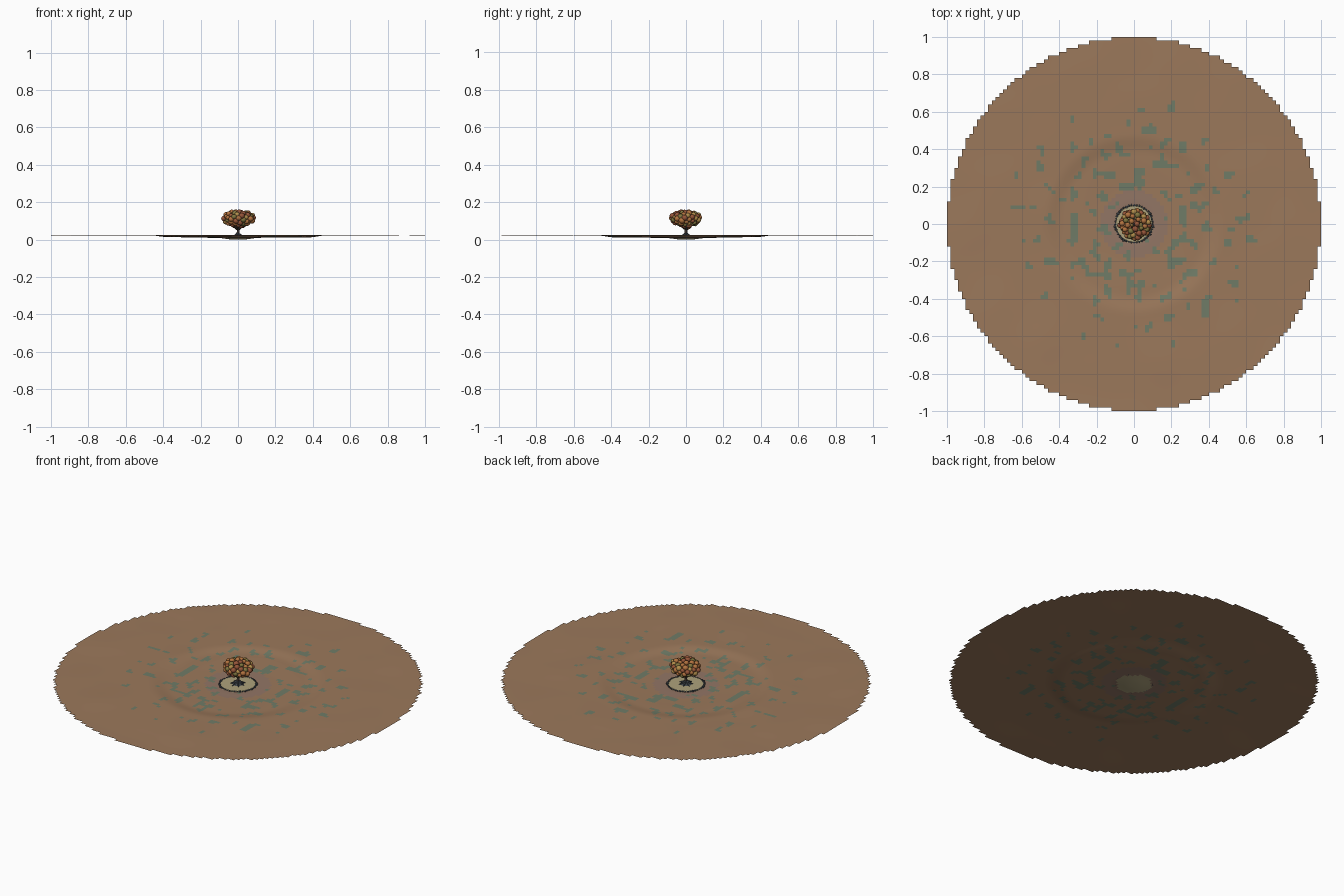
import bpy, bmesh, math, random
from mathutils import Vector, Matrix, noise

if "Cube" in bpy.data.objects:
    bpy.data.objects.remove(bpy.data.objects["Cube"])

random.seed(7)


def mat(name, r, g, b):
    m = bpy.data.materials.new(name)
    m.diffuse_color = (r, g, b, 1)
    m.use_nodes = True
    m.node_tree.nodes["Principled BSDF"].inputs["Base Color"].default_value = m.diffuse_color
    return m


SOIL = mat("soil", 0.33, 0.19, 0.105)
MOSS = mat("moss", 0.16, 0.20, 0.135)
CLAY = mat("clay", 0.29, 0.18, 0.13)
PALE = mat("pale_sand", 0.42, 0.36, 0.20)
STONE = mat("dark_stone", 0.05, 0.06, 0.07)
BARK = mat("bark", 0.07, 0.05, 0.04)
LEAVES = [mat("leaf_orange", 0.45, 0.17, 0.05), mat("leaf_rust", 0.30, 0.09, 0.04),
          mat("leaf_gold", 0.45, 0.27, 0.07), mat("leaf_olive", 0.22, 0.18, 0.05)]


def finish(name, bm, mats, smooth=False):
    me = bpy.data.meshes.new(name)
    for f in bm.faces:
        f.smooth = smooth
    bm.to_mesh(me)
    bm.free()
    for m in mats:
        me.materials.append(m)
    ob = bpy.data.objects.new(name, me)
    bpy.context.collection.objects.link(ob)
    return ob


def step(a, b, x):
    t = min(max((x - a) / (b - a), 0), 1)
    return t * t * (3 - 2 * t)


def height(x, y):
    r = math.hypot(x, y)
    n = noise.noise(Vector((x * 4, y * 4, 0.3)))
    return (0.010 * step(0.02, 0.12, r) + 0.003 * step(0.15, 0.38, r)
            + 0.011 * step(0.38, 0.48, r) + 0.003 * n * step(0.1, 0.5, r))


# Ground: thin sheet of small square cells, trimmed to a ragged circle
N = 100
bm = bmesh.new()
bmesh.ops.create_grid(bm, x_segments=N, y_segments=N, size=1)
bmesh.ops.delete(bm, geom=[f for f in bm.faces if f.calc_center_median().length > 0.998],
                 context='FACES')
for f in bm.faces:
    c = f.calc_center_median()
    r = c.length
    n = noise.noise(Vector((c.x * 17, c.y * 17, 4.0)))
    if r < 0.095:
        f.material_index = 3
    elif n > 0.16 + 0.9 * abs(r - 0.27) and r < 0.7:
        f.material_index = 1
    elif r < 0.18:
        f.material_index = 2
for v in bm.verts:
    v.co.z = height(v.co.x, v.co.y)
finish("ground", bm, [SOIL, MOSS, CLAY, PALE], True)

# Pale clearing under the tree
bm = bmesh.new()
bmesh.ops.create_cone(bm, cap_ends=True, segments=32, radius1=0.1, radius2=0.096, depth=0.004,
                      matrix=Matrix.Translation((0, 0, 0.012)))
finish("clearing", bm, [PALE])


def tube(bm, pts, radii, sides=8):
    rings = []
    for i, p in enumerate(pts):
        p = Vector(p)
        d = (Vector(pts[min(i + 1, len(pts) - 1)]) - Vector(pts[max(i - 1, 0)])).normalized()
        q = d.to_track_quat('Z', 'Y')
        rings.append([bm.verts.new(p + q @ Vector((radii[i] * math.cos(a), radii[i] * math.sin(a), 0)))
                      for a in [2 * math.pi * k / sides for k in range(sides)]])
    for a, b in zip(rings, rings[1:]):
        for k in range(sides):
            j = (k + 1) % sides
            bm.faces.new((a[k], a[j], b[j], b[k]))
    bm.faces.new(rings[0][::-1])
    bm.faces.new(rings[-1])


def blob(bm, pos, r, idx=0, squash=1.0, sub=1):
    m = (Matrix.Translation(pos) @ Matrix.Diagonal((1, 1, squash, 1))
         @ Matrix.Rotation(random.uniform(0, 6), 4, Vector((1, random.random(), 1))))
    res = bmesh.ops.create_icosphere(bm, subdivisions=sub, radius=r, matrix=m)
    for f in {f for v in res["verts"] for f in v.link_faces}:
        f.material_index = idx


# Ring of dark stones round the clearing
bm = bmesh.new()
for k in range(44):
    a = 2 * math.pi * k / 44
    r = random.uniform(0.098, 0.103)
    blob(bm, (r * math.cos(a), r * math.sin(a), 0.013), random.uniform(0.005, 0.009), 0, 0.6)
finish("stone_ring", bm, [STONE])

# Low dark mound and roots at the foot of the trunk
bm = bmesh.new()
bmesh.ops.create_cone(bm, cap_ends=True, segments=14, radius1=0.036, radius2=0.014, depth=0.012,
                      matrix=Matrix.Translation((0, 0, 0.018)))
for k in range(7):
    a = 2 * math.pi * k / 7
    c, s = math.cos(a), math.sin(a)
    tube(bm, [(0.006 * c, 0.006 * s, 0.03), (0.022 * c, 0.022 * s, 0.02), (0.042 * c, 0.042 * s, 0.013)],
         [0.006, 0.005, 0.002], 6)
finish("roots", bm, [STONE])

# Trunk and branches
bm = bmesh.new()
tube(bm, [(0, 0, 0.008), (0, 0, 0.03), (0.002, 0, 0.06), (0, 0, 0.1)], [0.014, 0.0085, 0.008, 0.007], 10)
for k in range(7):
    a = 2 * math.pi * k / 7 + 0.3
    c, s = math.cos(a), math.sin(a)
    tube(bm, [(0, 0, 0.052), (0.03 * c, 0.03 * s, 0.075), (0.068 * c, 0.068 * s, 0.105)],
         [0.006, 0.0045, 0.002], 6)
finish("trunk", bm, [BARK], True)

# Crown: clustered leaf balls over a flattened dome, narrower at the bottom
bm = bmesh.new()
COUNT = 75
for k in range(COUNT):
    h = 1 - 2 * (k + 0.5) / COUNT
    rad = math.sqrt(1 - h * h) * (1.0 if h > 0 else 1 + 0.25 * h)
    a = k * 2.39996
    j = random.uniform(0.86, 1.0)
    pos = (0.004 + 0.082 * rad * j * math.cos(a), 0.080 * rad * j * math.sin(a),
           0.114 + (0.036 if h > 0 else 0.044) * h * j)
    blob(bm, pos, random.uniform(0.012, 0.018), random.choice([0, 0, 1, 1, 2, 3]), 0.95, 2)
finish("crown", bm, LEAVES, True)
